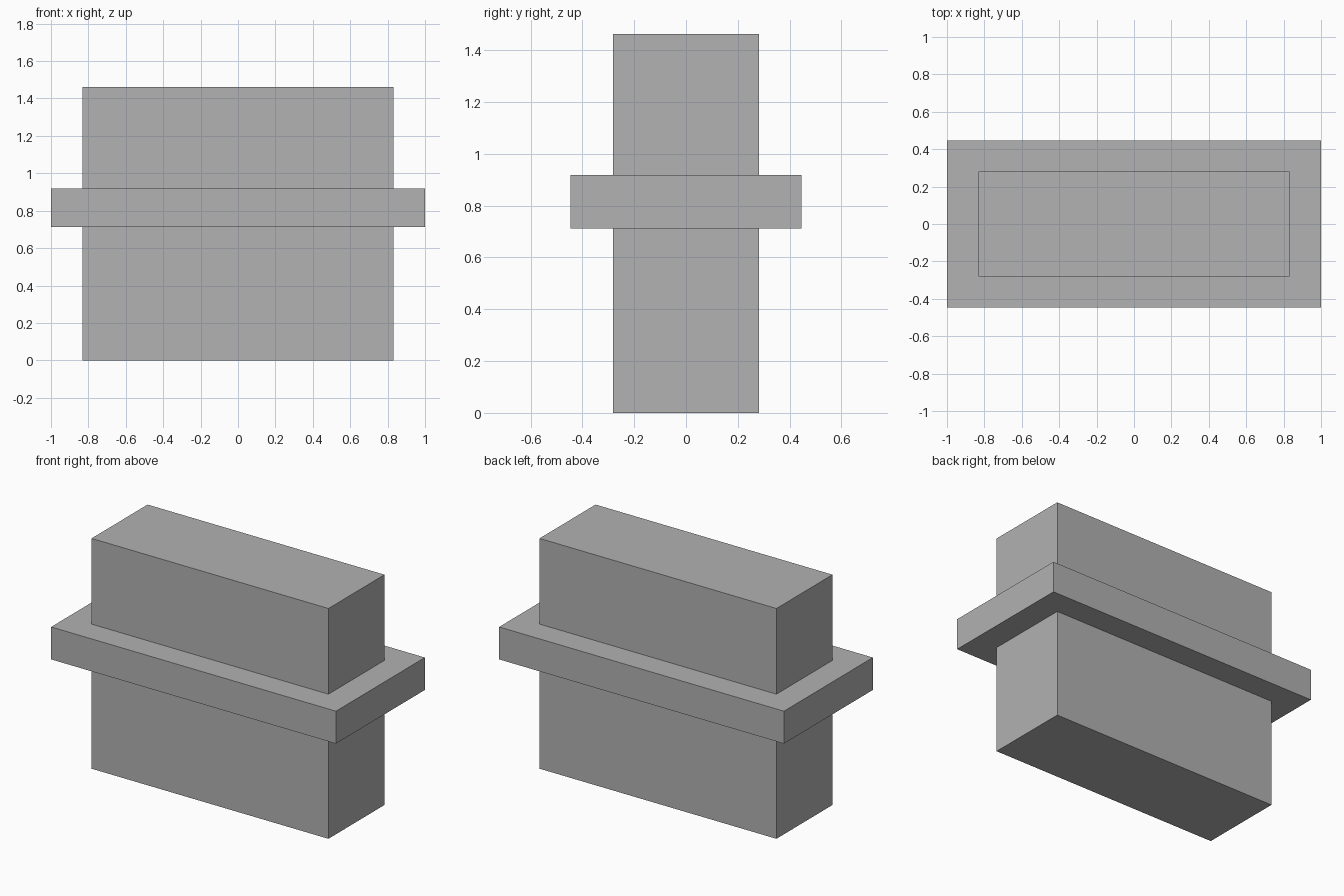
import bpy

default_cube = bpy.data.objects.get("Cube")
if default_cube:
    bpy.data.objects.remove(default_cube, do_unlink=True)

# Single flat grey
grey = bpy.data.materials.new("mid grey")
grey.use_nodes = True
colour = (0.445, 0.445, 0.445, 1.0)
grey.diffuse_color = colour
grey.node_tree.nodes["Principled BSDF"].inputs["Base Color"].default_value = colour


def box(name, width, depth, bottom, top):
    """Centred box between two heights."""
    bpy.ops.mesh.primitive_cube_add(size=1, location=(0, 0, (bottom + top) / 2))
    obj = bpy.context.object
    obj.name = obj.data.name = name
    obj.scale = (width, depth, top - bottom)
    bpy.ops.object.transform_apply(location=False, rotation=False, scale=True)
    obj.data.materials.append(grey)
    return obj


# Tall block passing through a wide collar slab
box("main_block", 1.664, 0.562, 0, 1.462)
box("collar_slab", 2.0, 0.892, 0.712, 0.918)
